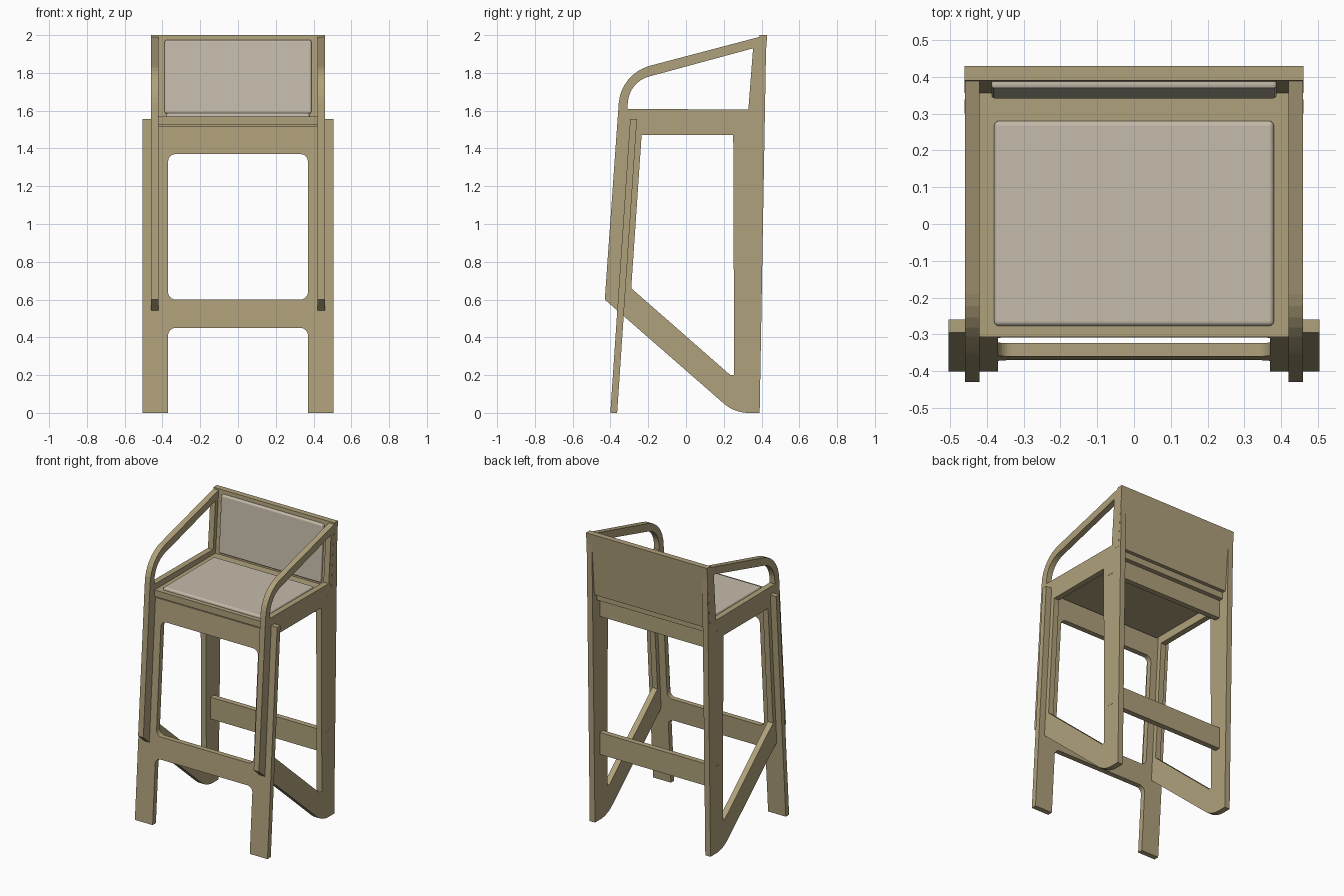
import bpy, bmesh, math
from mathutils import Vector, Matrix

if "Cube" in bpy.data.objects:
    bpy.data.objects.remove(bpy.data.objects["Cube"])


def material(name, rgb):
    m = bpy.data.materials.new(name)
    m.diffuse_color = (*rgb, 1)
    m.use_nodes = True
    m.node_tree.nodes["Principled BSDF"].inputs["Base Color"].default_value = m.diffuse_color
    return m


WOOD = material("pale wood", (0.43, 0.355, 0.198))
FABRIC = material("beige fabric", (0.56, 0.50, 0.405))


def rounded(points, steps=8):
    """Outline from (a, b, tangent length); zero length keeps a sharp corner."""
    out, n = [], len(points)
    for i, (a, b, t) in enumerate(points):
        p = Vector((a, b))
        if t == 0:
            out.append(p)
            continue
        u = (Vector(points[i - 1][:2]) - p).normalized()
        v = (Vector(points[(i + 1) % n][:2]) - p).normalized()
        half = u.angle(v) / 2
        r = t * math.tan(half)
        c = p + (u + v).normalized() * (t / math.cos(half))
        s, e = p + u * t - c, p + v * t - c
        ang = s.angle(e)
        for k in range(steps + 1):
            f = k / steps
            out.append(c + (s * math.sin((1 - f) * ang) + e * math.sin(f * ang)) / math.sin(ang))
    return out


def panel(name, loops, thickness, matrix):
    """Flat board cut from an outline with holes."""
    cu = bpy.data.curves.new(name, 'CURVE')
    cu.dimensions = '2D'
    cu.fill_mode = 'BOTH'
    cu.extrude = thickness / 2
    for loop in loops:
        pts = rounded(loop)
        sp = cu.splines.new('POLY')
        sp.points.add(len(pts) - 1)
        for q, p in zip(sp.points, pts):
            q.co = (p.x, p.y, 0, 1)
        sp.use_cyclic_u = True
    tmp = bpy.data.objects.new(name + "_outline", cu)
    bpy.context.collection.objects.link(tmp)
    bpy.context.view_layer.update()
    me = bpy.data.meshes.new_from_object(tmp.evaluated_get(bpy.context.evaluated_depsgraph_get()))
    bpy.data.objects.remove(tmp)
    me.transform(matrix)
    bm = bmesh.new()
    bm.from_mesh(me)
    bmesh.ops.remove_doubles(bm, verts=bm.verts, dist=1e-5)
    bmesh.ops.recalc_face_normals(bm, faces=bm.faces)
    for f in bm.faces:
        f.smooth = False
    bm.to_mesh(me)
    bm.free()
    return finish(name, me, WOOD)


def box(name, x, y, z, mat=WOOD, lean=0, bevel=0):
    """Box of half width x; lean shifts y per unit height, measured from the top."""
    bm = bmesh.new()
    bmesh.ops.create_cube(bm, size=1)
    for v in bm.verts:
        v.co = (v.co.x * 2 * x, y[0] + (v.co.y + .5) * (y[1] - y[0]),
                z[0] + (v.co.z + .5) * (z[1] - z[0]))
        v.co.y += lean * (v.co.z - z[1])
    if bevel:
        bmesh.ops.bevel(bm, geom=bm.edges[:], offset=bevel, segments=3, profile=.5, affect='EDGES')
    me = bpy.data.meshes.new(name)
    for f in bm.faces:
        f.smooth = False
    bm.to_mesh(me)
    bm.free()
    return finish(name, me, mat)


def finish(name, me, mat):
    me.materials.clear()
    me.materials.append(mat)
    ob = bpy.data.objects.new(name, me)
    bpy.context.collection.objects.link(ob)
    return ob


# Side panels: back leg, slanted foot brace, front upright and arm in one board
outline = [(-.43, .60, 0), (-.345, 1.797, .16), (.425, 2.0, 0), (.39, 0, 0), (.257, 0, .075)]
arm_hole = [(-.31, 1.61, 0), (-.302, 1.752, .11), (.355, 1.93, 0), (.33, 1.605, 0)]
leg_hole = [(-.235, 1.47, 0), (.25, 1.47, 0), (.255, .20, 0), (.235, .20, 0), (-.29, .66, 0)]
for side, x in (("left", -.44), ("right", .44)):
    m = Matrix(((0, 0, 1, x), (1, 0, 0, 0), (0, 1, 0, 0), (0, 0, 0, 1)))
    panel(side + "_side_panel", [outline, arm_hole, leg_hole], .04, m)

# Front frame: leaning legs with two crossbars
frame = [(-.505, 0, 0), (-.505, 1.555, 0), (-.44, 1.555, 0), (-.44, 1.515, 0),
         (.44, 1.515, 0), (.44, 1.555, 0), (.505, 1.555, 0), (.505, 0, 0),
         (.37, 0, 0), (.37, .45, .04), (-.37, .45, .04), (-.37, 0, 0)]
opening = [(-.37, .60, .04), (.37, .60, .04), (.37, 1.37, .04), (-.37, 1.37, .04)]
m = Matrix(((1, 0, 0, 0), (0, .0675, -1, -.3825), (0, 1, 0, 0), (0, 0, 0, 1)))
panel("front_frame", [frame, opening], .036, m)

# Rear rails, ends just showing through the side panels
box("lower_rear_rail", .4615, (.30, .338), (.45, .60))
box("upper_rear_rail", .4615, (.30, .338), (1.40, 1.53))

# Seat and back boards with their cushions
box("seat_board", .425, (-.307, .37), (1.525, 1.57))
box("seat_cushion", .38, (-.277, .28), (1.55, 1.588), FABRIC, bevel=.012)
box("back_board", .4608, (.39, .43), (1.57, 2.0), lean=.08)
box("back_cushion", .388, (.368, .40), (1.585, 1.975), FABRIC, lean=.07, bevel=.01)
